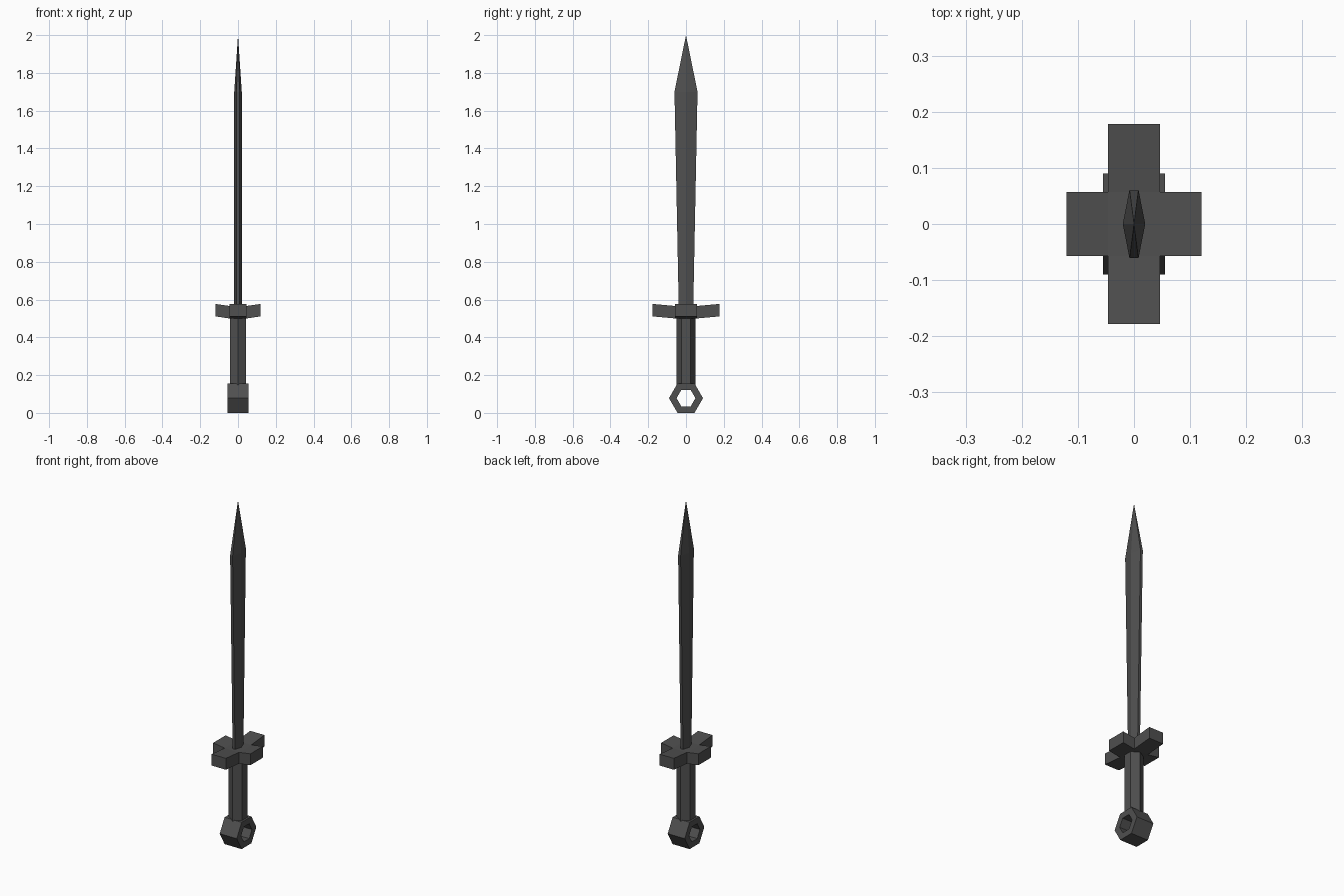
import bpy, bmesh, math
from mathutils import Vector

if "Cube" in bpy.data.objects:
    bpy.data.objects.remove(bpy.data.objects["Cube"])

steel = bpy.data.materials.new("dark_grey_metal")
steel.diffuse_color = (0.08, 0.08, 0.08, 1)
steel.use_nodes = True
steel.node_tree.nodes["Principled BSDF"].inputs["Base Color"].default_value = steel.diffuse_color


def finish(name, bm):
    bmesh.ops.recalc_face_normals(bm, faces=bm.faces)
    mesh = bpy.data.meshes.new(name)
    bm.to_mesh(mesh)
    bm.free()
    mesh.materials.append(steel)
    obj = bpy.data.objects.new(name, mesh)
    bpy.context.collection.objects.link(obj)
    return obj


def bridge(bm, a, b):
    n = len(a)
    for i in range(n):
        j = (i + 1) % n
        bm.faces.new((a[i], a[j], b[j], b[i]))


def hexagon(r, start=0.0):
    return [(r * math.cos(start + i * math.pi / 3),
             r * math.sin(start + i * math.pi / 3)) for i in range(6)]


# Pommel: hexagonal ring with its hole along x
bm = bmesh.new()
loops = [[bm.verts.new((x, y, 0.078 + z)) for y, z in hexagon(r)]
         for x, r in ((-0.055, 0.09), (0.055, 0.09), (0.055, 0.05), (-0.055, 0.05))]
for k in range(4):
    bridge(bm, loops[k], loops[(k + 1) % 4])
finish("pommel_ring", bm)

# Grip: hexagonal prism with edges facing front and back
bm = bmesh.new()
low, high = [[bm.verts.new((x, y, z)) for x, y in hexagon(0.05, math.pi / 2)]
             for z in (0.145, 0.505)]
bridge(bm, low, high)
bm.faces.new(low)
bm.faces.new(high)
finish("grip", bm)

# Guard: central block with four arms pulled outward and slightly up
bm = bmesh.new()
bmesh.ops.create_cube(bm, size=1)
for v in bm.verts:
    v.co = Vector((v.co.x * 0.092, v.co.y * 0.114, 0.533 + v.co.z * 0.066))
bm.normal_update()
for face in [f for f in bm.faces if abs(f.normal.z) < 0.5]:
    n = face.normal.copy()
    reach = 0.074 if abs(n.x) > 0.5 else 0.121
    out = bmesh.ops.extrude_discrete_faces(bm, faces=[face])["faces"][0]
    for v in out.verts:
        v.co += n * reach + Vector((0, 0, 0.011))
finish("cross_guard", bm)

# Blade: flattened six-sided section widening upward, then a point
bm = bmesh.new()
rings = []
for z, w in ((0.54, 0.038), (1.7, 0.061)):
    section = [(0.02, 0), (0.008, w), (-0.008, w), (-0.02, 0), (-0.008, -w), (0.008, -w)]
    rings.append([bm.verts.new((x, y, z)) for x, y in section])
bridge(bm, *rings)
bm.faces.new(rings[0])
tip = bm.verts.new((0, 0, 2.0))
for i in range(6):
    bm.faces.new((rings[1][i], rings[1][(i + 1) % 6], tip))
finish("blade", bm)
